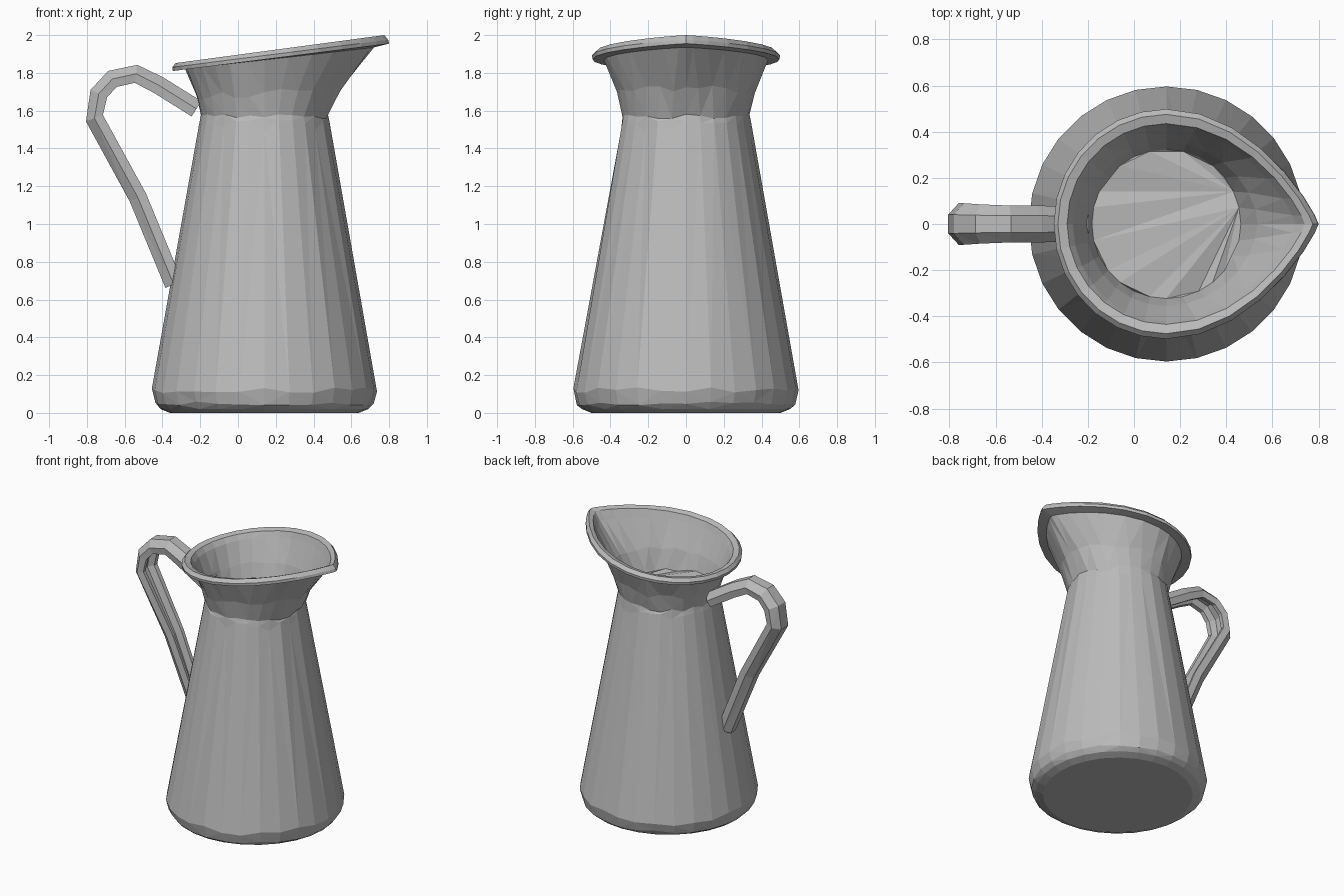
import bpy, bmesh, math, random
from mathutils import Vector

random.seed(4)
SIDES = 28
AXIS_X = 0.14          # centre line of the jug

cube = bpy.data.objects.get("Cube")
if cube:
    bpy.data.objects.remove(cube, do_unlink=True)

enamel = bpy.data.materials.new("grey enamel")
enamel.use_nodes = True
grey = (0.5, 0.5, 0.5, 1)
enamel.diffuse_color = grey
enamel.node_tree.nodes["Principled BSDF"].inputs["Base Color"].default_value = grey


def loft(name, rings, cap_start=False, cap_end=False, recalc=False):
    """Join closed rings of points into a faceted skin."""
    bm = bmesh.new()
    loops = [[bm.verts.new(p) for p in ring] for ring in rings]
    for a, b in zip(loops, loops[1:]):
        n = len(a)
        for i in range(n):
            j = (i + 1) % n
            bm.faces.new((a[i], a[j], b[j], b[i]))
    if cap_start:
        bm.faces.new(loops[0][::-1])
    if cap_end:
        bm.faces.new(loops[-1])
    if recalc:
        bmesh.ops.recalc_face_normals(bm, faces=bm.faces[:])
    bmesh.ops.triangulate(bm, faces=bm.faces[:])
    mesh = bpy.data.meshes.new(name)
    bm.to_mesh(mesh)
    bm.free()
    mesh.materials.append(enamel)
    obj = bpy.data.objects.new(name, mesh)
    bpy.context.collection.objects.link(obj)
    return obj


def ring(left, right, depth, z_left, z_right, point=0.0, jitter=0.0):
    """Teardrop ring: round on the left, drawn to a spout on the right, tilted."""
    pts = []
    for i in range(SIDES):
        t = 2 * math.pi * i / SIDES
        c, s = math.cos(t), math.sin(t)
        x = c * (right if c > 0 else left)
        y = depth * s * (abs(s) ** point if c > 0 and abs(s) > 1e-6 else 1)
        z = z_left + (z_right - z_left) * (x + left) / (left + right)
        pts.append((AXIS_X + x, y, z + random.uniform(-jitter, jitter)))
    return pts


def circle(r, z, jitter=0.0):
    return ring(r, r, r, z, z, 0, jitter)


# Outside: rounded foot, tapering body, flared neck
neck_top = ring(0.42, 0.58, 0.435, 1.82, 1.935, 0.6)
loft("jug_body", [
    circle(0.5, 0.0),
    circle(0.55, 0.02),
    circle(0.578, 0.05, 0.01),
    circle(0.596, 0.12, 0.015),
    circle(0.344, 1.52, 0.03),
    circle(0.336, 1.57, 0.012),
    ring(0.36, 0.41, 0.365, 1.67, 1.72, 0.15, 0.02),
    neck_top,
], cap_start=True)

# Rolled lip, flared lining and inner floor
loft("rim_and_lining", [
    neck_top,
    ring(0.485, 0.66, 0.495, 1.81, 1.955, 0.7),
    ring(0.488, 0.655, 0.498, 1.83, 1.975, 0.7),
    ring(0.47, 0.635, 0.475, 1.852, 2.0, 0.7),
    ring(0.43, 0.6, 0.435, 1.845, 1.985, 0.65),
    ring(0.405, 0.56, 0.42, 1.81, 1.925, 0.6),
    ring(0.35, 0.395, 0.355, 1.67, 1.72, 0.15, 0.01),
    circle(0.323, 1.57, 0.015),
], cap_end=True)

# Handle: channel section swept along a bent path (x, z, half width)
path = [(-0.34, 0.68, 0.06), (-0.53, 1.14, 0.07), (-0.76, 1.56, 0.09),
        (-0.737, 1.69, 0.09), (-0.665, 1.768, 0.085), (-0.54, 1.795, 0.08),
        (-0.42, 1.735, 0.08), (-0.22, 1.61, 0.075)]
# (share of half width, height along the outward normal)
section = [(0.45, 0.048), (1, 0.0), (0.9, -0.048), (0.55, -0.045), (0.35, 0.0)]
section += [(-w, h) for w, h in reversed(section)]

handle_rings = []
for i, (x, z, width) in enumerate(path):
    before, after = path[max(i - 1, 0)], path[min(i + 1, len(path) - 1)]
    tangent = Vector((after[0] - before[0], 0, after[1] - before[1])).normalized()
    outward = Vector((-tangent.z, 0, tangent.x))
    handle_rings.append([Vector((x, w * width, z)) + outward * h for w, h in section])
loft("handle", handle_rings, cap_start=True, cap_end=True, recalc=True)
